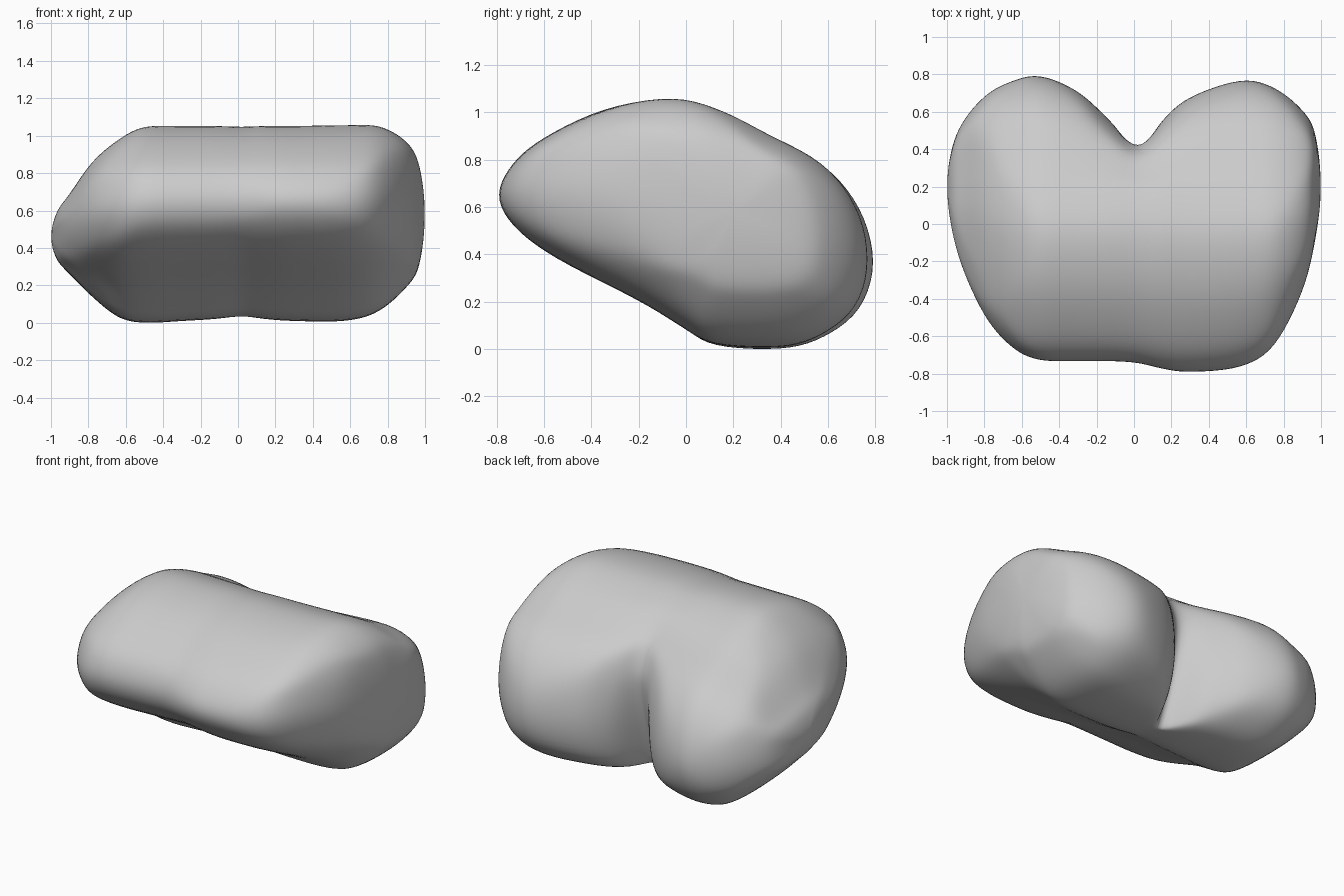
import bpy
import bmesh
from math import exp

default_cube = bpy.data.objects.get("Cube")
if default_cube:
    bpy.data.objects.remove(default_cube, do_unlink=True)

PIVOT = 0.2          # depth of the line joining both end poles
FRONT, BACK, HEIGHT = -0.79, 0.79, 1.055
FULLNESS = 0.27      # how far the sections are cut off rather than scaled
CREASE_X, CREASE_WIDTH, CREASE_DEPTH = 0.02, 0.08, 0.2

# Side profile of the body: (y, z)
profile = [
    (-.79, .65), (-.73, .78), (-.6, .89), (-.35, 1.01), (-.07, 1.055),
    (.15, 1), (.35, .9), (.58, .78), (.73, .6), (.79, .37), (.73, .17),
    (.58, .05), (.4, 0), (.12, .015), (-.02, .09), (-.2, .2), (-.55, .38),
    (-.73, .52),
]

# Stations along the width: (x, front, back, bottom, top)
stations = [
    (-1, .2, .2, .46, .46),
    (-.97, -.05, .42, .34, .59),
    (-.9, -.28, .57, .26, .69),
    (-.78, -.52, .7, .14, .86),
    (-.64, -.67, .77, .03, .98),
    (-.5, -.73, .795, 0, 1.05),
    (-.3, -.735, .71, .01, 1.055),
    (-.13, -.735, .56, .02, 1.055),
    (.02, -.745, .45, .035, 1.05),
    (.15, -.775, .56, .02, 1.055),
    (.3, -.795, .68, .01, 1.055),
    (.57, -.765, .77, .01, 1.06),
    (.75, -.65, .73, .06, 1.055),
    (.9, -.36, .61, .19, .97),
    (.97, -.08, .48, .31, .84),
    (1, .2, .2, .58, .58),
]


def spline_point(a, b, c, d, t):
    """Smooth curve from b to c, passing through both."""
    return tuple(
        q + t / 2 * (r - p + t * (2 * p - 5 * q + 4 * r - s + t * (3 * (q - r) + s - p)))
        for p, q, r, s in zip(a, b, c, d))


def smooth_path(points, steps):
    """Sample a smooth path between the second and second-last points."""
    path = []
    for i in range(1, len(points) - 2):
        path += [spline_point(*points[i - 1:i + 3], k / steps) for k in range(steps)]
    return path + [points[-2]]


def flipped(station):
    """Station continued over a pole, so that the ends close roundly."""
    x, front, back, bottom, top = station
    return (x, back, front, top, bottom)


def blend(scaled, value, low, high):
    """Mix a scaled coordinate with one simply cut off at its limits."""
    cut = min(max(value, low), high)
    return scaled + FULLNESS * (cut - scaled)


def place(y, z, station):
    """Fit a profile point into the limits of one station."""
    x, front, back, bottom, top = station
    # The crease between the lobes deepens towards the underside
    nearness = exp(-((x - CREASE_X) / CREASE_WIDTH) ** 2)
    back -= CREASE_DEPTH * nearness * max(0, 1 - z / 0.65)
    limit, edge = (front, FRONT) if y < PIVOT else (back, BACK)
    scaled_y = PIVOT + (y - PIVOT) * (limit - PIVOT) / (edge - PIVOT)
    scaled_z = bottom + z / HEIGHT * (top - bottom)
    return (x, blend(scaled_y, y, front, back), blend(scaled_z, z, bottom, top))


outline = smooth_path([profile[-1]] + profile + profile[:2], 5)[:-1]
sections = smooth_path([flipped(stations[1])] + stations + [flipped(stations[-2])], 6)

# Loft the profile across the width, with a single vertex at each pole
bm = bmesh.new()
rings = [[bm.verts.new(place(y, z, s)) for y, z in outline] for s in sections[1:-1]]
for ring, following in zip(rings, rings[1:]):
    for i in range(len(ring)):
        bm.faces.new((ring[i - 1], ring[i], following[i], following[i - 1]))
for ring, end in ((rings[0], sections[0]), (rings[-1], sections[-1])):
    pole = bm.verts.new((end[0], PIVOT, end[3]))
    for i in range(len(ring)):
        bm.faces.new((ring[i - 1], ring[i], pole))

# Soften the surface slightly
for _ in range(5):
    bmesh.ops.smooth_vert(bm, verts=bm.verts, factor=0.5,
                          use_axis_x=True, use_axis_y=True, use_axis_z=True)
bmesh.ops.recalc_face_normals(bm, faces=bm.faces)
for face in bm.faces:
    face.smooth = True

mesh = bpy.data.meshes.new("two_lobed_body")
bm.to_mesh(mesh)
bm.free()
body = bpy.data.objects.new("two_lobed_body", mesh)
bpy.context.collection.objects.link(body)

# Plain grey surface
grey = bpy.data.materials.new("light_grey")
grey.use_nodes = True
color = (0.6, 0.6, 0.6, 1)
grey.diffuse_color = color
grey.node_tree.nodes["Principled BSDF"].inputs["Base Color"].default_value = color
mesh.materials.append(grey)
